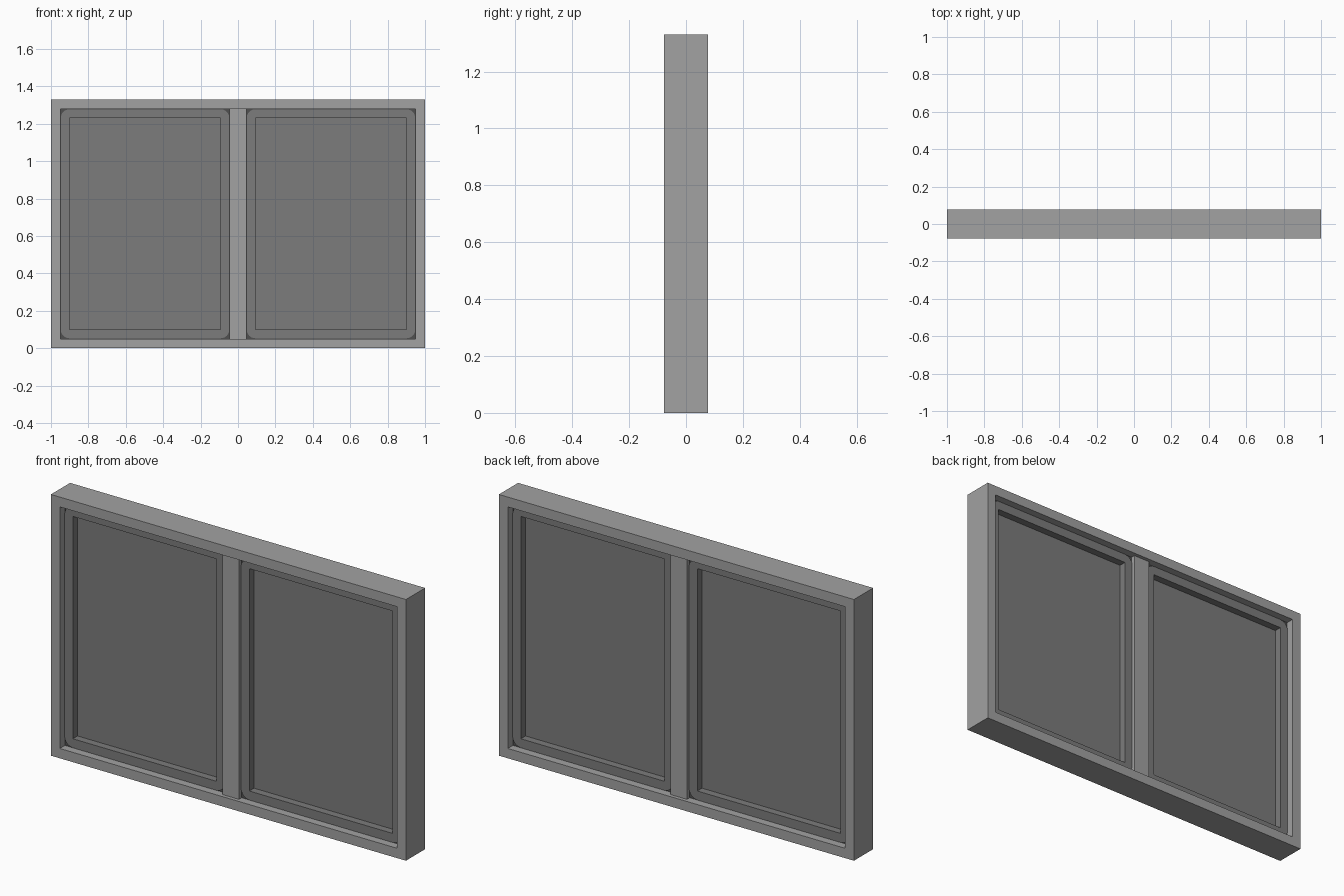
import bpy, bmesh, math

if "Cube" in bpy.data.objects:
    bpy.data.objects.remove(bpy.data.objects["Cube"])

def material(name, v):
    m = bpy.data.materials.new(name)
    m.diffuse_color = (v, v, v, 1)
    m.use_nodes = True
    m.node_tree.nodes["Principled BSDF"].inputs["Base Color"].default_value = m.diffuse_color
    return m

LIGHT = material("light_grey_frame", 0.36)
MID = material("mid_grey_sash", 0.2)
DARK = material("dark_grey_gasket", 0.08)
H = 1.33

def loop(x0, x1, z0, z1, r, n=6):
    """Rounded rectangle in x/z, or sharp corners when r is zero."""
    pts = []
    for cx, cz, a0 in ((x1-r, z1-r, 0), (x0+r, z1-r, 90), (x0+r, z0+r, 180), (x1-r, z0+r, 270)):
        for i in range(n + 1):
            a = math.radians(a0 + 90 * i / n)
            pts.append((cx + r * math.cos(a), cz + r * math.sin(a)))
    return pts

def finish(name, bm, mat):
    bmesh.ops.remove_doubles(bm, verts=bm.verts, dist=1e-5)
    bmesh.ops.recalc_face_normals(bm, faces=bm.faces)
    me = bpy.data.meshes.new(name)
    bm.to_mesh(me)
    bm.free()
    me.materials.append(mat)
    ob = bpy.data.objects.new(name, me)
    bpy.context.collection.objects.link(ob)
    return ob

def ring(name, outer, border, depth, mat, r=0.0):
    """Rectangular border with a sharp opening, centred on y = 0."""
    x0, x1, z0, z1 = outer
    n = 6 if r else 1
    out = loop(*outer, r, n)
    inn = loop(x0+border, x1-border, z0+border, z1-border, 0, n)
    bm = bmesh.new()
    # section corners: outer front, outer back, inner back, inner front
    rows = [[bm.verts.new((x, y, z)) for x, z in pts]
            for pts, y in ((out, -depth), (out, depth), (inn, depth), (inn, -depth))]
    bmesh.ops.remove_doubles(bm, verts=[], dist=1e-5)
    c = len(out)
    for a in range(4):
        for i in range(c):
            j = (i + 1) % c
            A, B = rows[a], rows[(a + 1) % 4]
            bm.faces.new((A[i], A[j], B[j], B[i]))
    bmesh.ops.dissolve_degenerate(bm, dist=1e-5, edges=bm.edges)
    return finish(name, bm, mat)

def box(name, x0, x1, depth, z0, z1, mat):
    bm = bmesh.new()
    bmesh.ops.create_cube(bm, size=1)
    for v in bm.verts:
        v.co = ((x0+x1)/2 + v.co.x*(x1-x0), v.co.y*2*depth, (z0+z1)/2 + v.co.z*(z1-z0))
    return finish(name, bm, mat)

# Outer frame and central mullion
ring("outer_frame", (-1, 1, 0, H), 0.05, 0.077, LIGHT)
box("mullion", -0.046, 0.046, 0.058, 0.045, H - 0.045, LIGHT)

# Two sashes, each with a gasket behind its rounded corners and a glass pane
for side, x0, x1 in (("left", -0.95, -0.044), ("right", 0.044, 0.95)):
    ring(side + "_gasket", (x0, x1, 0.05, H - 0.05), 0.03, 0.036, DARK)
    ring(side + "_sash", (x0 + 0.003, x1 - 0.003, 0.053, H - 0.053), 0.046, 0.042, MID, 0.045)
    box(side + "_glass_pane", x0 + 0.04, x1 - 0.04, 0.004, 0.09, H - 0.09, MID)
